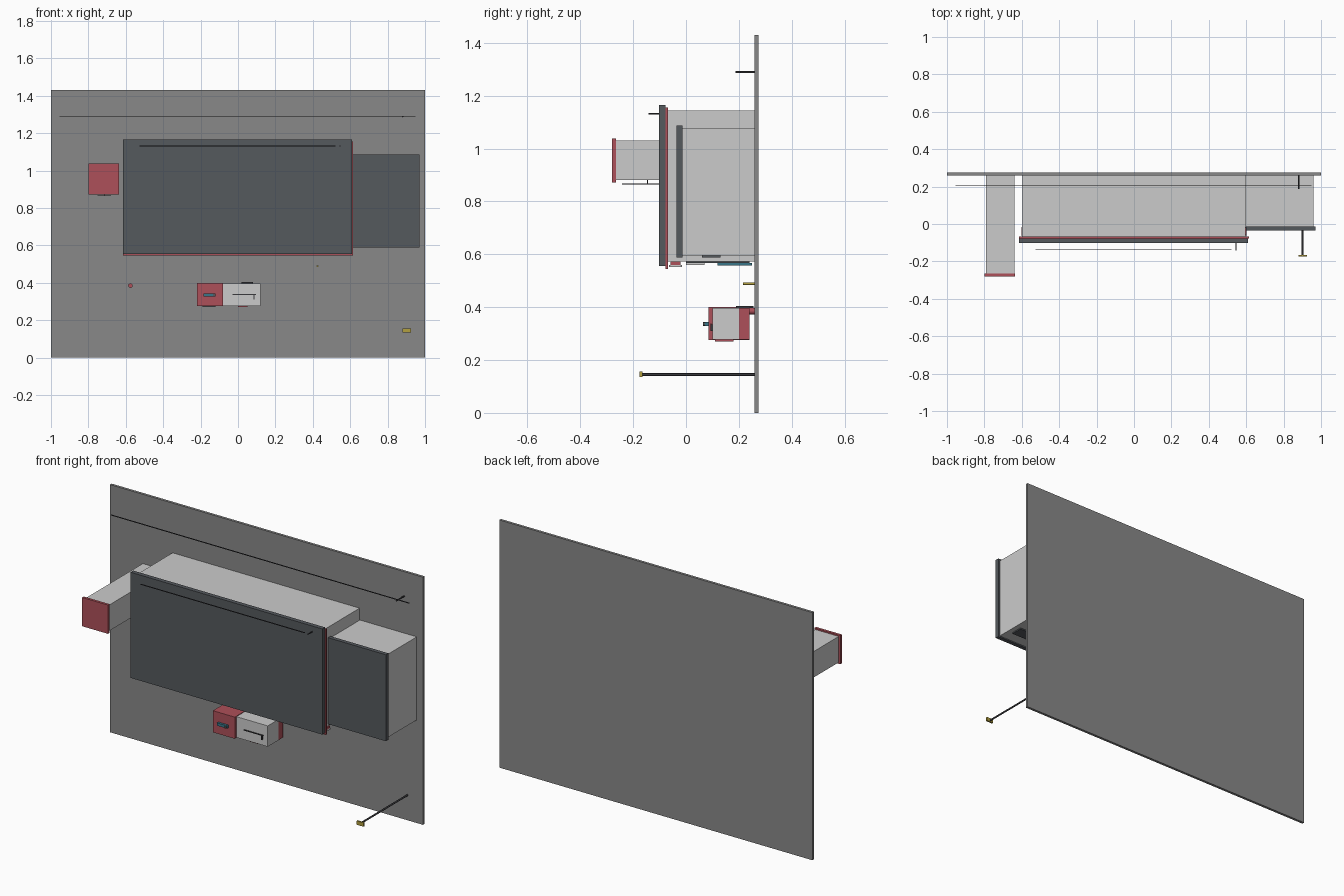
import bpy
from math import pi


def material(name, rgb):
    m = bpy.data.materials.new(name)
    m.diffuse_color = (*rgb, 1)
    return m


RED = material("red", (0.42, 0.08, 0.10))
SLATE = material("slate", (0.09, 0.10, 0.11))
DARK = material("dark", (0.04, 0.04, 0.045))
TEAL = material("teal", (0.04, 0.18, 0.25))
YELLOW = material("yellow", (0.45, 0.35, 0.05))
WALL = material("wall_grey", (0.25, 0.25, 0.25))


def finish(ob, name, mat):
    ob.name = name
    if mat:
        ob.data.materials.append(mat)
    return ob


def box(name, x, y, z, mat=None):
    """Box from (min, max) ranges."""
    bpy.ops.mesh.primitive_cube_add(size=1)
    ob = bpy.context.object
    for v in ob.data.vertices:
        v.co = [r[0] if c < 0 else r[1] for c, r in zip(v.co, (x, y, z))]
    return finish(ob, name, mat)


def rod_y(name, x, z, y0, y1, r, mat):
    """Round rod pointing out of the wall."""
    bpy.ops.mesh.primitive_cylinder_add(vertices=16, radius=r, depth=y1 - y0,
                                        location=(x, (y0 + y1) / 2, z),
                                        rotation=(pi / 2, 0, 0))
    ob = finish(bpy.context.object, name, mat)
    bpy.ops.object.shade_smooth_by_angle()
    return ob


# Backing wall
box("wall_panel", (-1, 1), (0.26, 0.275), (0, 1.43), WALL)

# Large cabinet with lipped front
box("main_body", (-0.6, 0.595), (-0.068, 0.26), (0.573, 1.143))
box("main_red_lip", (-0.615, 0.615), (-0.077, -0.068), (0.545, 1.155), RED)
box("main_front_panel", (-0.615, 0.61), (-0.102, -0.077), (0.555, 1.165), SLATE)

# Right cabinet
box("side_body", (0.597, 0.96), (-0.013, 0.26), (0.595, 1.075))
box("side_front_panel", (0.6, 0.97), (-0.036, -0.013), (0.588, 1.087), SLATE)
box("side_underside_plate", (0.80, 0.93), (0.06, 0.13), (0.588, 0.595), SLATE)

# Left projecting box with red end
box("left_body", (-0.79, -0.64), (-0.265, 0.26), (0.88, 1.03))
box("left_red_cap", (-0.80, -0.635), (-0.28, -0.265), (0.872, 1.038), RED)
box("left_under_rail", (-0.717, -0.713), (-0.24, 0.1), (0.863, 0.867), DARK)
box("left_under_crossbar", (-0.75, -0.68), (-0.243, -0.239), (0.863, 0.867), DARK)
box("left_under_post", (-0.717, -0.713), (-0.147, -0.143), (0.867, 0.88), DARK)

# Thin rails standing off the wall and the main front
box("wall_rail", (-0.955, 0.95), (0.203, 0.207), (1.286, 1.290), DARK)
rod_y("wall_rail_post", 0.88, 1.289, 0.187, 0.26, 0.004, DARK)
box("front_rail", (-0.527, 0.52), (-0.137, -0.133), (1.130, 1.134), DARK)
rod_y("front_rail_post", 0.545, 1.132, -0.142, -0.1, 0.003, DARK)

# Fittings below the large cabinet
box("underside_strip", (-0.25, 0.25), (0.0, 0.24), (0.567, 0.573), SLATE)
box("underside_teal_plate", (-0.2, 0.2), (0.12, 0.25), (0.558, 0.567), TEAL)
box("underside_grey_plate", (-0.2, 0.2), (0.0, 0.07), (0.56, 0.567))
for side, s in (("left", -1), ("right", 1)):
    x = sorted((s * 0.585, s * 0.602))
    box(side + "_red_clip", x, (-0.058, -0.02), (0.56, 0.573), RED)
    box(side + "_grey_clip", x, (-0.065, -0.015), (0.551, 0.56))

# Small lower unit
box("small_red_box", (-0.22, -0.08), (0.085, 0.24), (0.275, 0.4), RED)
box("small_grey_box", (-0.08, 0.12), (0.10, 0.20), (0.277, 0.397))
box("small_red_back", (-0.08, 0.12), (0.20, 0.24), (0.277, 0.397), RED)
box("small_teal_handle", (-0.185, -0.12), (0.072, 0.085), (0.328, 0.344), TEAL)
rod_y("small_handle_knob", -0.128, 0.336, 0.065, 0.085, 0.007, SLATE)
box("small_grey_rail", (-0.03, 0.095), (0.092, 0.096), (0.334, 0.339), DARK)
box("small_grey_latch", (0.084, 0.089), (0.092, 0.10), (0.31, 0.335), DARK)
box("small_top_bar", (0.02, 0.08), (0.19, 0.255), (0.397, 0.404), DARK)
box("small_red_foot", (0.0, 0.05), (0.11, 0.18), (0.27, 0.277), RED)
box("small_dark_foot", (-0.19, -0.12), (0.11, 0.16), (0.27, 0.275), SLATE)

# Pegs on the wall
rod_y("red_peg", -0.575, 0.385, 0.236, 0.26, 0.012, RED)
rod_y("yellow_peg", 0.425, 0.489, 0.215, 0.26, 0.005, YELLOW)

# Long lever with yellow grip
rod_y("lever_rod", 0.9, 0.145, -0.165, 0.26, 0.005, DARK)
box("lever_grip", (0.88, 0.925), (-0.175, -0.165), (0.135, 0.157), YELLOW)
